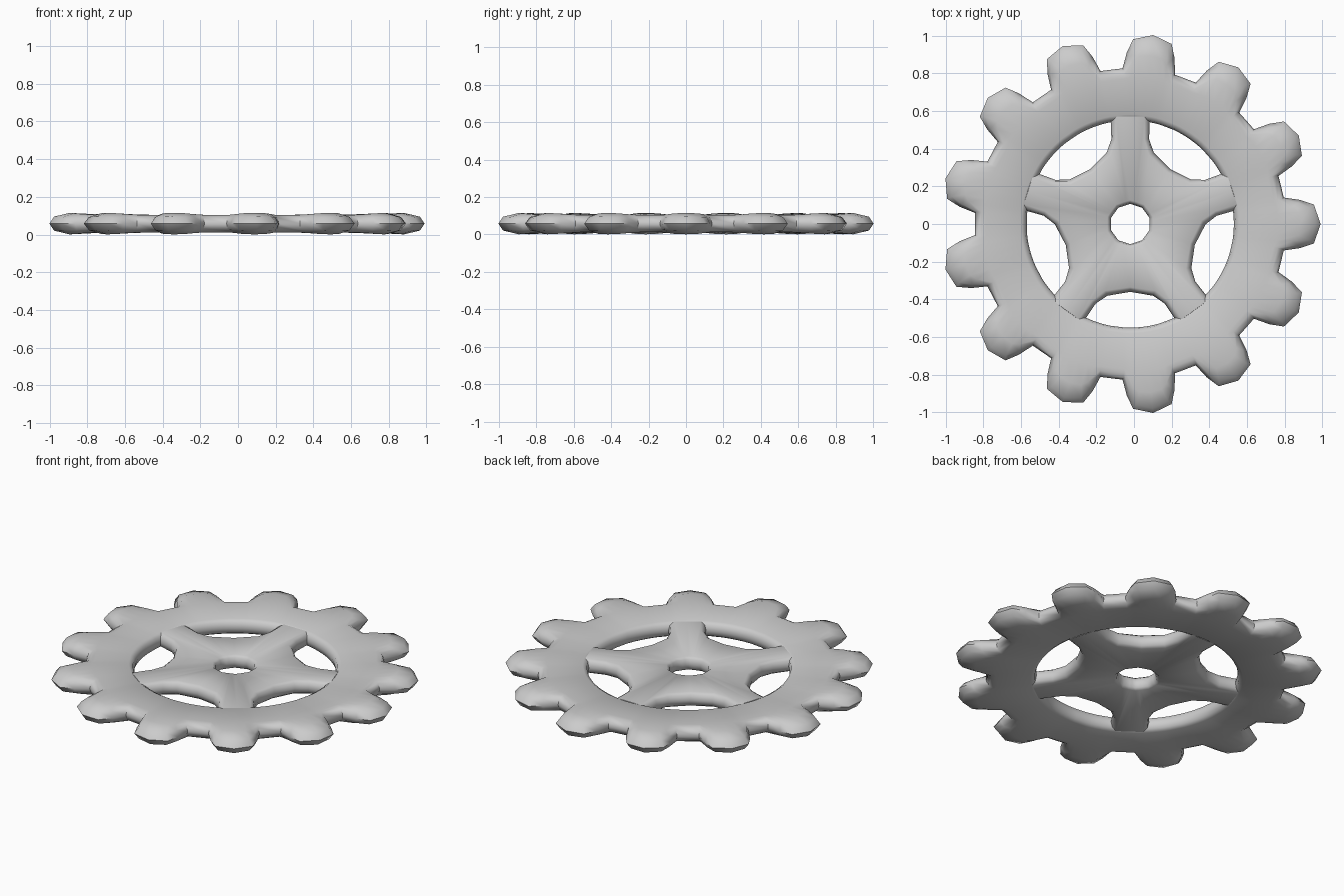
import bpy, bmesh
from math import sin, cos, radians, degrees, atan2, hypot

if "Cube" in bpy.data.objects:
    bpy.data.objects.remove(bpy.data.objects["Cube"])

CX, CZ = -0.02, 0.058      # gear axis, mid-height


def mirrored(cols, extra=()):
    """Mirror half-sector columns (first one lies on the axis)."""
    left = [[(x, -y, h) for x, y, h in c] for c in reversed(cols[1:])]
    return left + list(cols) + list(extra)


def wheel(name, sector, count, start):
    """Repeat radial columns around the axis; mirror top to bottom; skin closed."""
    bm = bmesh.new()
    loops = []
    for k in range(count):
        a = radians(start + 360 * k / count)
        for col in sector:
            # section runs inner-mid -> top -> outer-mid -> bottom
            sec = col + [(x, y, -h) for x, y, h in reversed(col[1:-1])]
            loops.append([bm.verts.new((CX + x * cos(a) - y * sin(a),
                                        x * sin(a) + y * cos(a), CZ + h))
                          for x, y, h in sec])
    for i, a in enumerate(loops):
        b = loops[(i + 1) % len(loops)]
        for j in range(len(a)):
            n = (j + 1) % len(a)
            bm.faces.new((a[j], b[j], b[n], a[n]))
    bmesh.ops.recalc_face_normals(bm, faces=bm.faces)
    me = bpy.data.meshes.new(name)
    bm.to_mesh(me)
    bm.free()
    ob = bpy.data.objects.new(name, me)
    bpy.context.collection.objects.link(ob)
    bpy.context.view_layer.objects.active = ob
    ob.select_set(True)
    bpy.ops.object.shade_smooth_by_angle(angle=radians(60))
    ob.select_set(False)
    return ob


# Toothed rim: columns at tooth centre, tip corner, flank and root
def rim_col(ang, outer):
    a = radians(ang)
    inner = [(0.55, 0.0), (0.558, 0.032), (0.58, 0.045)]
    return [(r * cos(a), r * sin(a), h) for r, h in inner] + outer


tooth = [
    rim_col(0, [(0.78, 0, 0.051), (0.90, 0, 0.057), (0.985, 0, 0.037), (1.01, 0, 0)]),
    rim_col(4, [(0.78, 0.055, 0.050), (0.89, 0.06, 0.055), (0.955, 0.085, 0.035), (0.975, 0.103, 0)]),
    rim_col(7, [(0.775, 0.09, 0.048), (0.86, 0.09, 0.051), (0.89, 0.112, 0.034), (0.90, 0.128, 0)]),
    rim_col(10, [(0.76, 0.125, 0.046), (0.782, 0.127, 0.046), (0.806, 0.132, 0.032), (0.815, 0.14, 0)]),
]
wheel("toothed_rim", mirrored(tooth), 13, 0)


# Five-armed centre with a ten-sided hole
def arm_col(inset, outer):
    a = atan2(outer[1], outer[0])
    rh = 0.107 * cos(radians(18)) / cos(radians(degrees(a) % 36 - 18))
    ring = [(rh, 0), (rh + 0.006, 0.028), (rh + 0.02, 0.04)]
    mid = ((outer[0] + inset[0]) / 2 * 0.995 + outer[0] * 0.005,
           outer[1] * 0.7 + inset[1] * 0.3, 0.03)
    return ([(r * cos(a), r * sin(a), h) for r, h in ring]
            + [(*inset, 0.042), mid, (*outer, 0)])


g = radians(36)
arm = [
    arm_col((0.57, 0), (0.58, 0)),
    arm_col((0.57, 0.075), (0.58, 0.105)),
    arm_col((0.45, 0.075), (0.45, 0.10)),
    arm_col((0.365, 0.10), (0.38, 0.125)),
]
gap = arm_col((0.335 * cos(g), 0.335 * sin(g)), (0.36 * cos(g), 0.36 * sin(g)))
wheel("spoked_centre", mirrored(arm, [gap]), 5, 90)
